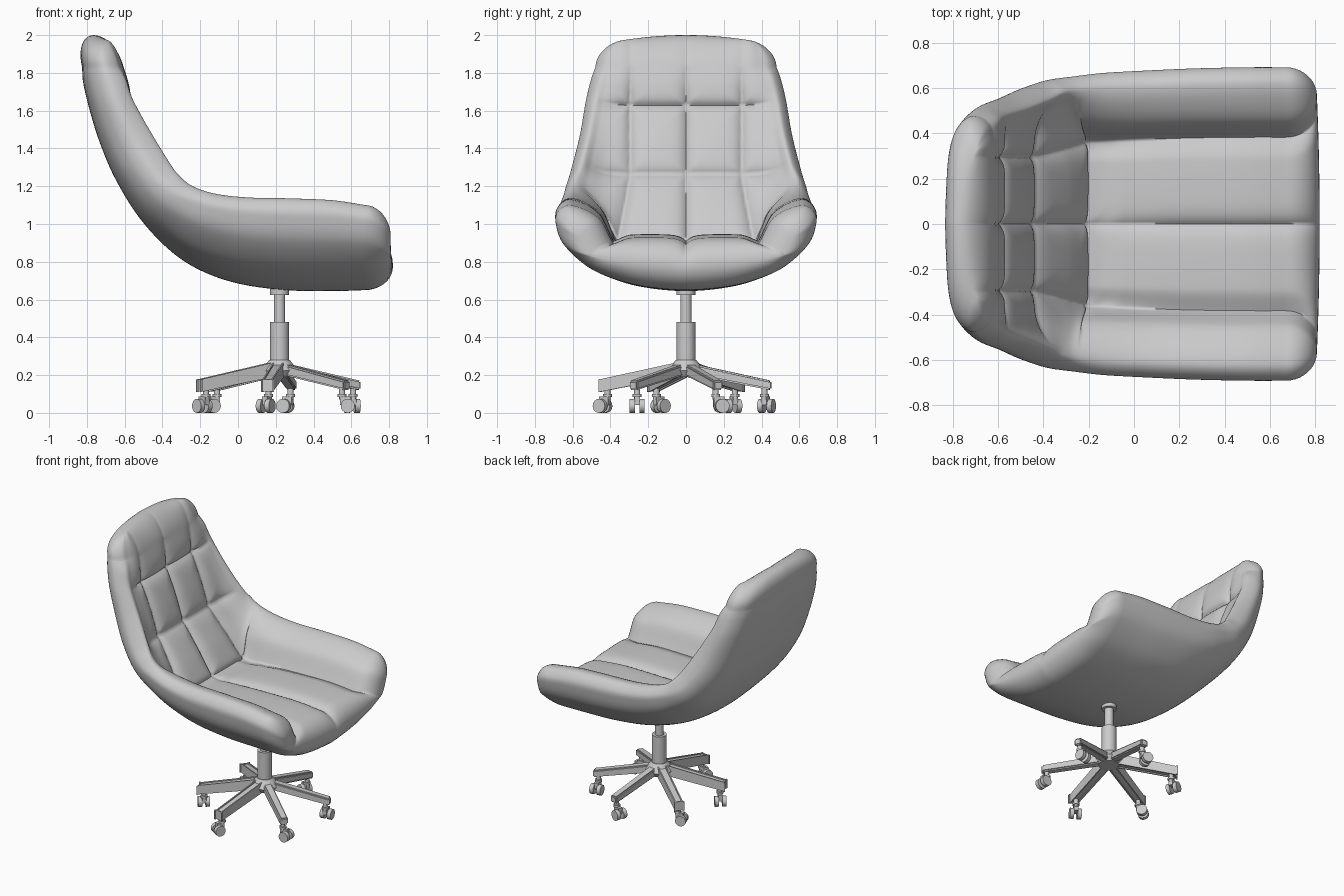
import bpy, bmesh
from math import cos, sin, pi, radians, exp
from mathutils import Vector, Matrix

if "Cube" in bpy.data.objects:
    bpy.data.objects.remove(bpy.data.objects["Cube"])

# Side-view stations from backrest top to seat front:
# outer x,z | inner x,z | rim x,z | half width | seat-ness
STATIONS = [
    (-.825, 1.83, -.605, 1.83, -.635, 1.83, .478, 0),
    (-.82, 1.75, -.58, 1.75, -.60, 1.77, .502, 0),
    (-.79, 1.62, -.55, 1.63, -.56, 1.66, .53, 0),
    (-.735, 1.44, -.48, 1.45, -.465, 1.49, .56, 0),
    (-.65, 1.24, -.41, 1.27, -.36, 1.32, .605, .1),
    (-.52, 1.03, -.29, 1.09, -.31, 1.255, .635, .35),
    (-.36, .86, -.17, .93, -.24, 1.20, .65, .85),
    (-.20, .755, -.04, .93, -.12, 1.16, .665, 1),
    (0, .685, .10, .94, .05, 1.14, .675, 1),
    (.25, .65, .27, .945, .27, 1.135, .685, 1),
    (.50, .645, .50, .945, .50, 1.125, .69, 1),
    (.67, .65, .67, .93, .67, 1.10, .69, 1)]
# Half cross-sections (width fraction, fraction towards rim); first 8 outer, rest inner
SEAT = [(0, 0), (.29, .034), (.52, .115), (.75, .27), (.94, .54), (1, .79), (.985, .92), (.91, 1),
        (.79, .9), (.66, .58), (.555, 0), (.42, 0), (.28, 0), (.14, 0), (0, 0)]
BACK = [(0, 0), (.33, .02), (.62, .065), (.82, .17), (.94, .35), (1, .58), (.985, .8), (.92, 1),
        (.83, .5), (.72, .1), (.57, 0), (.42, 0), (.28, 0), (.14, 0), (0, 0)]
SUB, STEP = 9, 12


def spline(a, b, c, d, t):
    return b + (c - a) * (t / 2) + (a * 2 - b * 5 + c * 4 - d) * (t * t / 2) \
        + (b * 3 - a - c * 3 + d) * (t ** 3 / 2)


def station(u):
    k = min(int(u), len(STATIONS) - 2)
    rows = [STATIONS[max(0, min(len(STATIONS) - 1, k + j))] for j in (-1, 0, 1, 2)]
    return [spline(*v, u - k) for v in zip(*rows)]


def section(u):
    ox, oz, ix, iz, rx, rz, w, s = station(u)
    half = []
    for i in range(15):
        a = BACK[i][0] + (SEAT[i][0] - BACK[i][0]) * s
        c = BACK[i][1] + (SEAT[i][1] - BACK[i][1]) * s
        x, z = (ox, oz) if i < 8 else (ix, iz)
        half.append(Vector((x + (rx - x) * c, a * w, z + (rz - z) * c)))
    ring = half + [Vector((p.x, -p.y, p.z)) for p in half[13:0:-1]]
    inward = Vector((ix - ox, 0, iz - oz)).normalized()
    toward_seat = min(1, max(0, (u - 4) / 2))
    seam = .295 + (half[10].y - .295) * toward_seat
    pts = []
    for n in range(28 * SUB):
        k, t = n // SUB, (n % SUB) / SUB
        p = spline(*[ring[(k + j) % 28] for j in (-1, 0, 1, 2)], t)
        h = min(k + t, 28 - k - t)
        # quilted seams on the inner side
        if h > 7.5:
            d1 = min(abs(p.y), abs(abs(p.y) - seam))
            e1 = exp(-d1 / .034) * min(1, .25 + u * .4) * min(1, max(0, (h - 8) / 2))
            e2 = max(exp(-abs(u - q) * .19 / .034) for q in (2, 4, 6)) * min(1, (h - 7.5) / 2)
            p = p - inward * .036 * (max(e1, e2) + .4 * min(e1, e2))
        pts.append(p)
    return pts


def cap(ring, push, arch, narrow, droop, w):
    """Rounded end: rings closing onto the section's middle line."""
    n, out = len(ring), []
    top = n // 2
    for step in range(1, 11):
        th = step / 10 * pi / 2
        f = 1 - cos(th)
        row = []
        for i, p in enumerate(ring):
            h = min(i, n - i)
            j = min(h, top - h, 5 * SUB)
            m = (ring[j] + ring[top - j]) / 2
            if i > top:
                m = Vector((m.x, -m.y, m.z))
            q = p.lerp(m, f)
            edge = (q.y / w) ** 2
            q.y *= 1 - narrow * f
            q.z -= droop * f * edge
            row.append(q + push * sin(th) * (1 - arch * edge))
        out.append(row)
    return out


def finish(bm, name, angle=40):
    bmesh.ops.recalc_face_normals(bm, faces=bm.faces)
    me = bpy.data.meshes.new(name)
    bm.to_mesh(me)
    bm.free()
    ob = bpy.data.objects.new(name, me)
    bpy.context.collection.objects.link(ob)
    bpy.ops.object.select_all(action='DESELECT')
    ob.select_set(True)
    bpy.context.view_layer.objects.active = ob
    bpy.ops.object.shade_smooth_by_angle(angle=radians(angle))
    return ob


# Padded shell
last = len(STATIONS) - 1
rings = [section(i / STEP) for i in range(last * STEP + 1)]
rings = cap(rings[0], Vector((-.045, 0, .17)), .2, .22, 0, .478)[::-1] + rings \
    + cap(rings[-1], Vector((.15, 0, 0)), .12, 0, .11, .69)
bm = bmesh.new()
grid = [[bm.verts.new(p) for p in r] for r in rings]
for r0, r1 in zip(grid, grid[1:]):
    for i in range(len(r0)):
        j = (i + 1) % len(r0)
        bm.faces.new((r0[i], r0[j], r1[j], r1[i]))
bmesh.ops.remove_doubles(bm, verts=bm.verts, dist=.0002)
finish(bm, "padded_shell", 80)


def cone(bm, r1, r2, z0, z1, mat=Matrix(), seg=32):
    bmesh.ops.create_cone(bm, cap_ends=True, segments=seg, radius1=r1, radius2=r2, depth=z1 - z0,
                          matrix=mat @ Matrix.Translation((0, 0, (z0 + z1) / 2)))


# Gas lift column and hub
CX = .22
for name, parts in {
        "seat_plate": [(.05, .05, .625, .67)],
        "lift_rod": [(.03, .03, .46, .64)],
        "lift_sleeve": [(.05, .05, .25, .48)],
        "base_hub": [(.07, .095, .19, .225), (.095, .055, .225, .28)]}.items():
    bm = bmesh.new()
    for p in parts:
        cone(bm, *p, Matrix.Translation((CX, 0, 0)))
    finish(bm, name)

# Six legs with twin-wheel casters
for n, yaw in enumerate((100, 160, 200, 130, 240, 0)):
    turn = Matrix.Translation((CX, 0, 0)) @ Matrix.Rotation(radians(22 + 60 * n), 4, 'Z')
    bm = bmesh.new()
    bmesh.ops.create_cube(bm, size=1)
    for v in bm.verts:
        tip, up = v.co.x > 0, v.co.z > 0
        z = (.17 if up else .12) if tip else (.26 if up else .20)
        v.co = turn @ Vector((.455 if tip else .04, v.co.y * (.055 if tip else .06), z))
    bmesh.ops.bevel(bm, geom=bm.edges[:], offset=.008, segments=2, affect='EDGES')
    finish(bm, f"leg_{n + 1}")

    pos = turn @ Vector((.42, 0, 0))
    place = Matrix.Translation(pos) @ Matrix.Rotation(radians(yaw), 4, 'Z')
    bm = bmesh.new()
    cone(bm, .016, .016, .07, .13, place, 16)
    cone(bm, .024, .024, .085, .1, place, 16)
    bmesh.ops.create_cube(bm, size=1, matrix=place @ Matrix.Translation((.016, 0, .065))
                          @ Matrix.Diagonal((.055, .03, .045, 1)))
    axle = place @ Matrix.Translation((.03, 0, .037)) @ Matrix.Rotation(pi / 2, 4, 'X')
    for side in (-1, 1):
        lo, hi = sorted((side * .012, side * .04))
        cone(bm, .037, .037, lo, hi, axle, 24)
    finish(bm, f"caster_{n + 1}")
